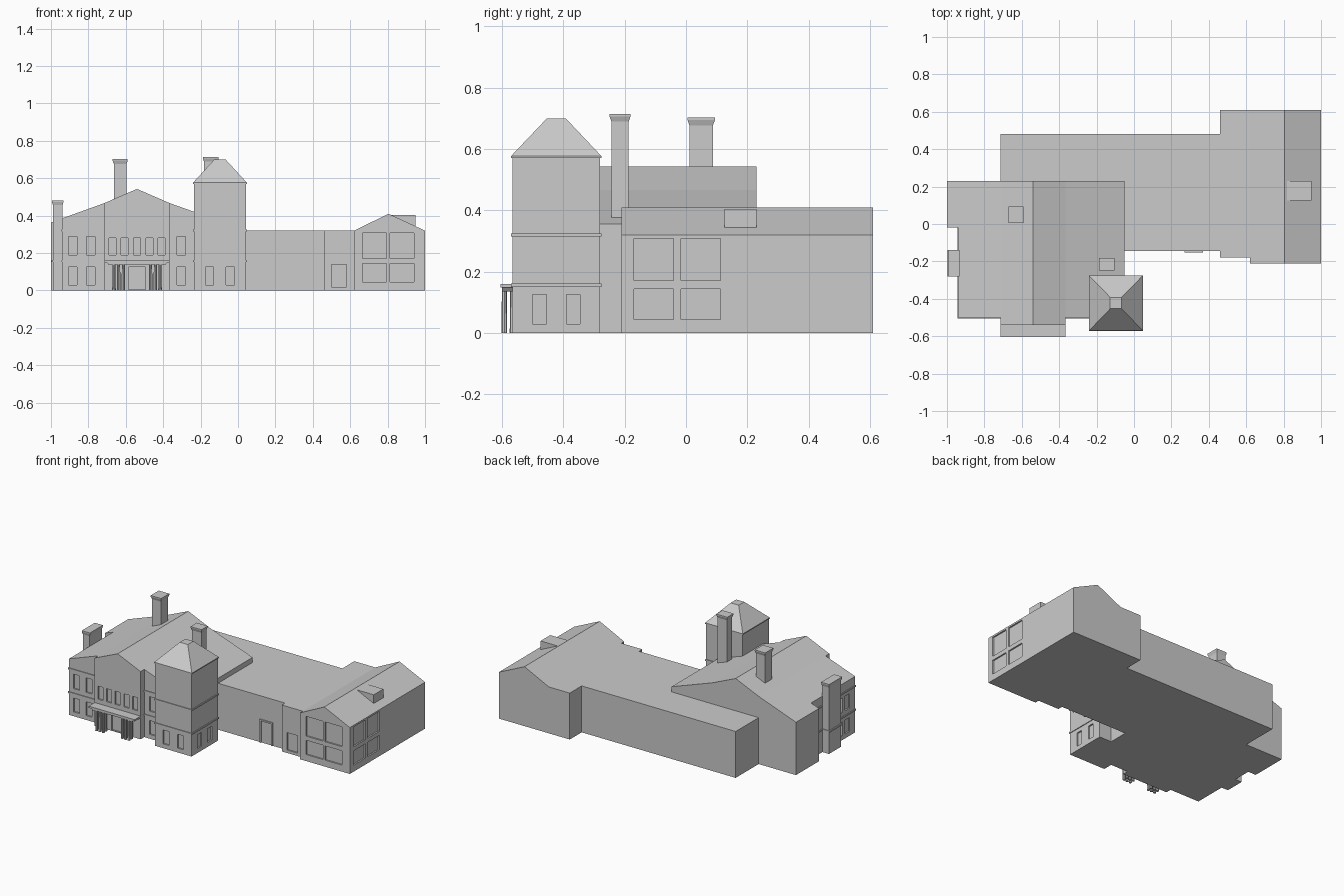
import bpy, bmesh
from mathutils import Vector

if "Cube" in bpy.data.objects:
    bpy.data.objects.remove(bpy.data.objects["Cube"])


def make(name, bm):
    bmesh.ops.recalc_face_normals(bm, faces=bm.faces)
    me = bpy.data.meshes.new(name)
    bm.to_mesh(me)
    bm.free()
    ob = bpy.data.objects.new(name, me)
    bpy.context.collection.objects.link(ob)
    return ob


def prism(name, pts, lo, hi, axis="y"):
    """Extrude an xz profile along y, or an xy footprint along z."""
    bm = bmesh.new()
    place = (lambda a, b, t: (a, t, b)) if axis == "y" else (lambda a, b, t: (a, b, t))
    face = bm.faces.new([bm.verts.new(place(a, b, lo)) for a, b in pts])
    ext = bmesh.ops.extrude_face_region(bm, geom=[face])
    move = Vector(place(0, 0, hi - lo))
    bmesh.ops.translate(bm, verts=[v for v in ext["geom"] if isinstance(v, bmesh.types.BMVert)], vec=move)
    return make(name, bm)


def boxes(name, items):
    """Boxes given as (x0, x1, y0, y1, z0, z1)."""
    bm = bmesh.new()
    for x0, x1, y0, y1, z0, z1 in items:
        vs = bmesh.ops.create_cube(bm, size=1)["verts"]
        for v in vs:
            v.co = ((x0 + x1) / 2 + v.co.x * (x1 - x0),
                    (y0 + y1) / 2 + v.co.y * (y1 - y0),
                    (z0 + z1) / 2 + v.co.z * (z1 - z0))
    return make(name, bm)


def frustum(name, rings):
    """Stack of rectangles (x0, x1, y0, y1, z)."""
    bm = bmesh.new()
    loops = [[bm.verts.new((x, y, z)) for x, y in ((a, c), (b, c), (b, d), (a, d))]
             for a, b, c, d, z in rings]
    for p, q in zip(loops, loops[1:]):
        for i in range(4):
            j = (i + 1) % 4
            bm.faces.new((p[i], p[j], q[j], q[i]))
    bm.faces.new(loops[0])
    bm.faces.new(loops[-1])
    return make(name, bm)


def cut(ob, items):
    """Sink shallow window recesses into a wall."""
    cutter = boxes("window_cutter", items)
    cutter.hide_render = True
    mod = ob.modifiers.new("windows", "BOOLEAN")
    mod.operation, mod.object, mod.solver = "DIFFERENCE", cutter, "EXACT"
    dg = bpy.context.evaluated_depsgraph_get()
    me = bpy.data.meshes.new_from_object(ob.evaluated_get(dg))
    ob.modifiers.clear()
    ob.data = me
    bpy.data.objects.remove(cutter)


D = 0.01  # window recess depth


def front(y, x0, x1, z0, z1):
    return (x0, x1, y - 0.02, y + D, z0, z1)


# Main house with its broken-slope roof
house = prism("main_house", [(-0.94, 0), (-0.05, 0), (-0.05, 0.355), (-0.365, 0.467),
                             (-0.54, 0.543), (-0.715, 0.467), (-0.94, 0.386)], -0.5, 0.23)
wins = [front(-0.5, x, x + 0.045, z, z + h) for x in (-0.905, -0.81)
        for z, h in ((0.03, 0.095), (0.19, 0.1))]
wins += [front(-0.5, -0.325, -0.28, z, z + h) for z, h in ((0.03, 0.095), (0.19, 0.1))]
wins += [(-0.96, -0.94 + D, y, y + 0.05, z, z + h) for y in (-0.44, -0.36)
         for z, h in ((0.03, 0.095), (0.19, 0.1))]
cut(house, wins)
prism("house_side_strip", [(-1, 0), (-0.94, 0), (-0.94, 0.386), (-1, 0.364)], -0.02, 0.23)

# Entrance gable
gable = prism("entrance_gable", [(-0.715, 0), (-0.365, 0), (-0.365, 0.467),
                                 (-0.54, 0.543), (-0.715, 0.467)], -0.54, -0.5)
cut(gable, [front(-0.54, x - 0.019, x + 0.019, 0.19, 0.28)
            for x in (-0.672, -0.606, -0.54, -0.474, -0.408)]
    + [front(-0.54, -0.585, -0.495, 0.005, 0.125)])

# Portico: slab, shallow arch soffit and column groups
boxes("portico_slab", [(-0.715, -0.365, -0.605, -0.54, 0.148, 0.16)])
prism("portico_beam", [(-0.69, 0.135), (-0.65, 0.14), (-0.43, 0.14), (-0.39, 0.135),
                       (-0.38, 0.148), (-0.70, 0.148)], -0.6, -0.54)
bm = bmesh.new()
for cx in (-0.638, -0.442):
    for dx in (-0.025, 0, 0.025):
        for cy in (-0.592, -0.565):
            vs = bmesh.ops.create_cone(bm, cap_ends=True, segments=8, radius1=0.0095,
                                       radius2=0.008, depth=0.142)["verts"]
            bmesh.ops.translate(bm, verts=vs, vec=(cx + dx, cy, 0.071))
make("portico_columns", bm)

# Corner tower with truncated pyramid roof
tower = boxes("tower", [(-0.235, 0.042, -0.566, -0.28, 0, 0.575)])
cut(tower, [front(-0.566, x, x + 0.045, 0.03, 0.125) for x in (-0.175, -0.065)]
    + [(0.042 - D, 0.06, y, y + 0.045, 0.03, 0.125) for y in (-0.5, -0.39)])
frustum("tower_roof", [(-0.24, 0.047, -0.57, -0.276, 0.57), (-0.24, 0.047, -0.57, -0.276, 0.577),
                       (-0.127, -0.066, -0.453, -0.392, 0.7)])

# String courses
E = 0.005
ledges = []
for z in (0.151, 0.315):
    ledges += [(-0.94 - E, -0.715, -0.5 - E, -0.49, z, z + 0.01),
               (-0.365, -0.235, -0.5 - E, -0.49, z, z + 0.01),
               (-0.94 - E, -0.93, -0.49, -0.28, z, z + 0.01),
               (-0.94 - E, -0.93, -0.14, -0.02, z, z + 0.01),
               (-0.235 - E, 0.042 + E, -0.566 - E, -0.275, z, z + 0.01)]
boxes("string_courses", ledges)

# Long flat-roofed rear wing
prism("rear_wing", [(-0.05, -0.145), (0.46, -0.145), (0.46, 0.48), (-0.715, 0.48),
                    (-0.715, 0.23), (-0.05, 0.23)], 0, 0.32, "z")
boxes("wing_door_frame", [(0.27, 0.28, -0.152, -0.14, 0, 0.15),
                          (0.36, 0.37, -0.152, -0.14, 0, 0.15),
                          (0.27, 0.37, -0.152, -0.14, 0.15, 0.16)])

# Right-hand block: flat link bay and gabled end
link = boxes("link_bay", [(0.46, 0.62, -0.18, 0.61, 0, 0.32)])
cut(link, [front(-0.18, 0.50, 0.58, 0.02, 0.14)])
end = prism("end_block", [(0.62, 0), (1, 0), (1, 0.32), (0.805, 0.41), (0.62, 0.32)], -0.21, 0.61)
rows = ((0.045, 0.143), (0.172, 0.308))
cut(end, [front(-0.21, x, x + 0.13, *r) for x in (0.665, 0.812) for r in rows]
    + [(1 - D, 1.02, y, y + 0.13, *r) for y in (-0.17, -0.017) for r in rows])
prism("roof_dormer", [(0.81, 0.404), (0.948, 0.34), (0.948, 0.404)], 0.125, 0.23)


# Chimneys with flared caps
def chimney(name, x0, x1, y0, y1, z0, z1, flare=0.006):
    f = flare
    frustum(name, [(x0, x1, y0, y1, z0), (x0, x1, y0, y1, z1 - 0.025),
                   (x0 - f, x1 + f, y0 - f, y1 + f, z1 - 0.008),
                   (x0 - f, x1 + f, y0 - f, y1 + f, z1)])


chimney("rear_chimney", -0.664, -0.596, 0.011, 0.088, 0.45, 0.702)
chimney("tower_chimney", -0.182, -0.11, -0.243, -0.187, 0.36, 0.714)
chimney("side_chimney", -0.99, -0.938, -0.276, -0.144, 0, 0.482, 0.005)
boxes("side_chimney_courses", [(-0.998, -0.94, -0.281, -0.139, 0.151, 0.161)])
